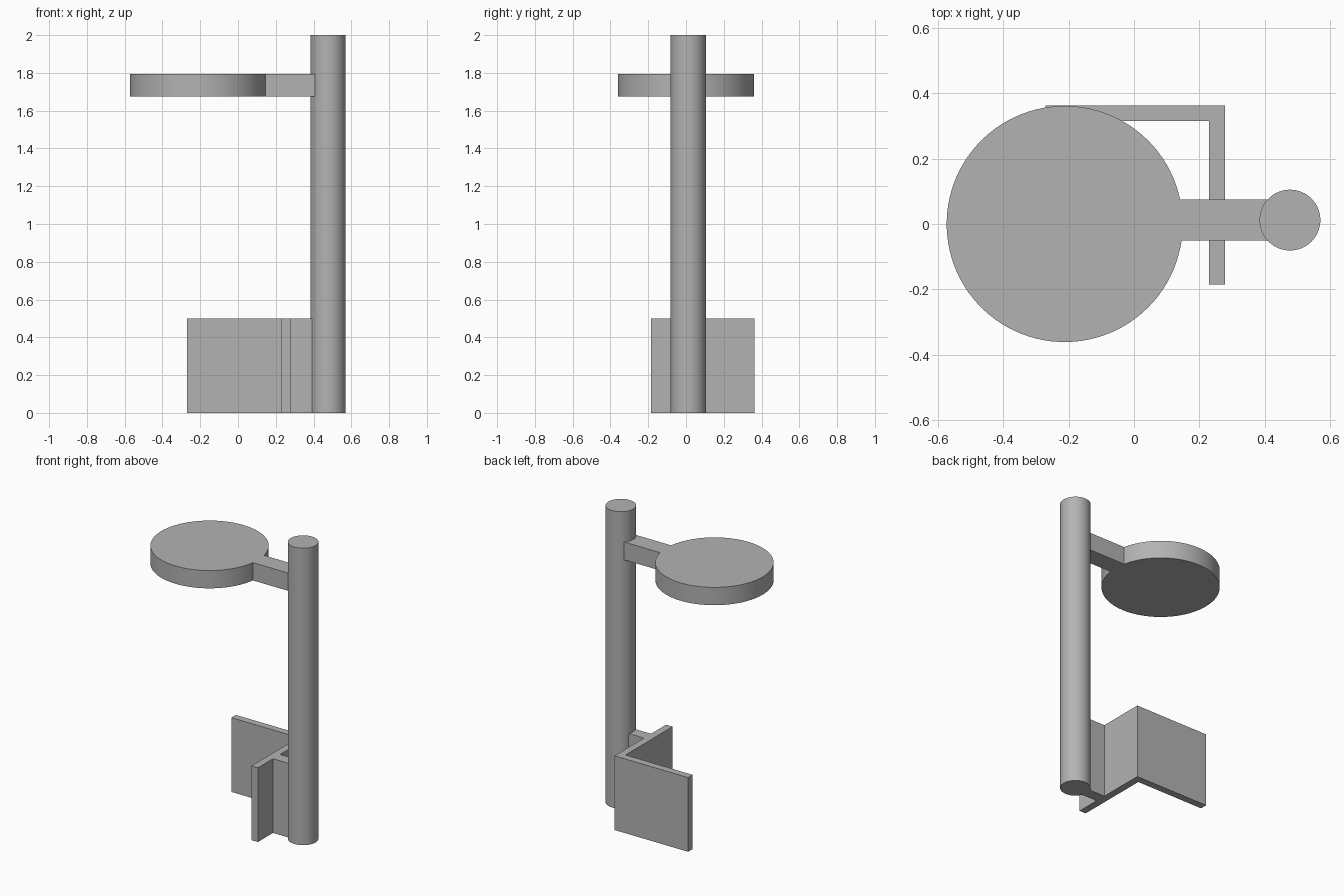
import bpy, bmesh, math

if "Cube" in bpy.data.objects:
    bpy.data.objects.remove(bpy.data.objects["Cube"])

grey = bpy.data.materials.new("grey")
grey.diffuse_color = (0.45, 0.45, 0.45, 1)
grey.use_nodes = True
grey.node_tree.nodes["Principled BSDF"].inputs["Base Color"].default_value = grey.diffuse_color

POLE_X, POLE_Y, POLE_R = 0.477, 0.012, 0.093


def arc(cx, cy, r, start, end, n):
    """Points along an arc, both ends included."""
    return [(cx + r * math.cos(start + (end - start) * i / n),
             cy + r * math.sin(start + (end - start) * i / n)) for i in range(n + 1)]


def extrude(name, outline, z0, z1):
    """Solid from a counter-clockwise plan outline."""
    bm = bmesh.new()
    face = bm.faces.new([bm.verts.new((x, y, z0)) for x, y in outline])
    new = bmesh.ops.extrude_face_region(bm, geom=[face], use_keep_orig=True)["geom"]
    bmesh.ops.translate(bm, vec=(0, 0, z1 - z0),
                        verts=[g for g in new if isinstance(g, bmesh.types.BMVert)])
    bmesh.ops.recalc_face_normals(bm, faces=bm.faces)
    mesh = bpy.data.meshes.new(name)
    bm.to_mesh(mesh)
    bm.free()
    mesh.materials.append(grey)
    obj = bpy.data.objects.new(name, mesh)
    bpy.context.collection.objects.link(obj)
    bpy.ops.object.select_all(action='DESELECT')
    obj.select_set(True)
    bpy.context.view_layer.objects.active = obj
    bpy.ops.object.shade_smooth_by_angle(angle=math.radians(30))
    return obj


# Upright round pole
extrude("pole", arc(POLE_X, POLE_Y, POLE_R, 0, math.tau, 64)[:-1], 0, 2)

# Round top plate with its arm running into the pole
cx, r, y0, y1 = -0.212, 0.361, -0.05, 0.075
disc = arc(cx, 0, r, math.asin(y1 / r), math.tau + math.asin(y0 / r), 92)
extrude("round_plate_and_arm", disc + [(0.43, y0), (0.43, y1)], 1.675, 1.795)

# Bent base panel: back wall, side wall and short web into the pole
extrude("base_panel", [
    (0.23, -0.185), (0.278, -0.185), (0.278, -0.025), (0.42, -0.025),
    (0.42, 0.05), (0.278, 0.05), (0.278, 0.363), (-0.27, 0.363),
    (-0.27, 0.315), (0.23, 0.315)], 0, 0.5)
